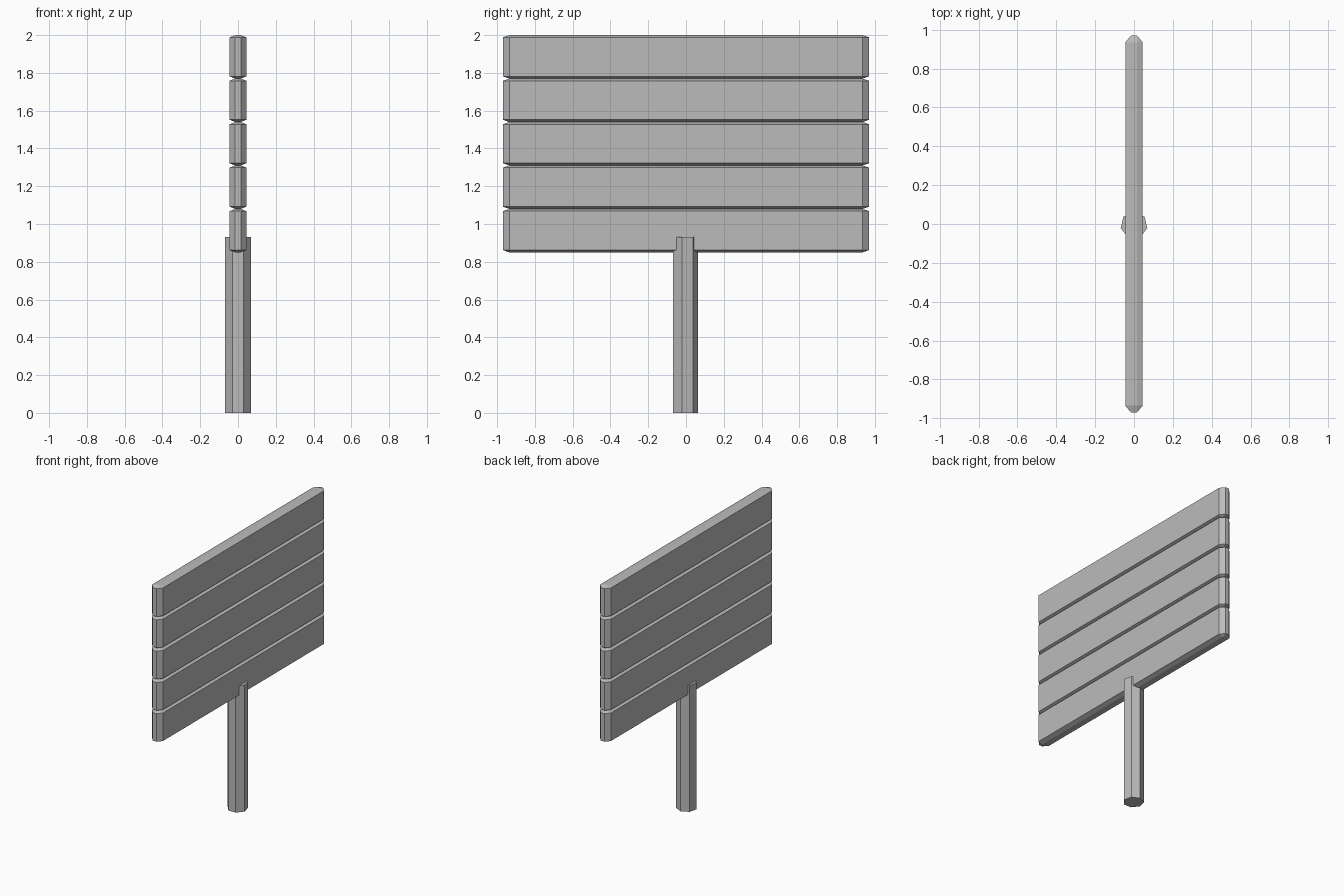
import bpy
import bmesh
from mathutils import Matrix, Vector

cube = bpy.data.objects.get("Cube")
if cube:
    bpy.data.objects.remove(cube, do_unlink=True)

grey = bpy.data.materials.new("plain_grey")
grey.use_nodes = True
colour = (0.5, 0.5, 0.5, 1)
grey.diffuse_color = colour
grey.node_tree.nodes["Principled BSDF"].inputs["Base Color"].default_value = colour


def add_object(name, bm, location):
    mesh = bpy.data.meshes.new(name)
    bm.to_mesh(mesh)
    bm.free()
    mesh.materials.append(grey)
    obj = bpy.data.objects.new(name, mesh)
    obj.location = location
    bpy.context.collection.objects.link(obj)
    return obj


def chamfered_plank(name, size, chamfer, location):
    # bevel by one unit, then scale so each axis gets its own chamfer depth
    bm = bmesh.new()
    bmesh.ops.create_cube(bm, size=1)
    bmesh.ops.scale(bm, vec=Vector(s / c for s, c in zip(size, chamfer)), verts=bm.verts)
    bmesh.ops.bevel(bm, geom=bm.edges[:], offset=1, segments=1, affect='EDGES')
    bmesh.ops.scale(bm, vec=Vector(chamfer), verts=bm.verts)
    return add_object(name, bm, location)


# Sign board: five stacked planks
plank_size = (0.09, 1.94, 0.23)
for i in range(5):
    z = 0.85 + plank_size[2] * (i + 0.5)
    chamfered_plank(f"plank_{i + 1}", plank_size, (0.03, 0.035, 0.012), (0, 0, z))

# Seven-sided post, one flat side to the front
post_height = 0.93
bm = bmesh.new()
bmesh.ops.create_cone(bm, cap_ends=True, segments=7, radius1=0.07, radius2=0.07, depth=post_height)
# turn so that one corner points straight back
corner = max(bm.verts, key=lambda v: v.co.y).co.to_2d()
turn = corner.angle_signed(Vector((0, 1)))
bmesh.ops.rotate(bm, verts=bm.verts, matrix=Matrix.Rotation(-turn, 3, 'Z'))
add_object("post", bm, (0, -0.0065, post_height / 2))
